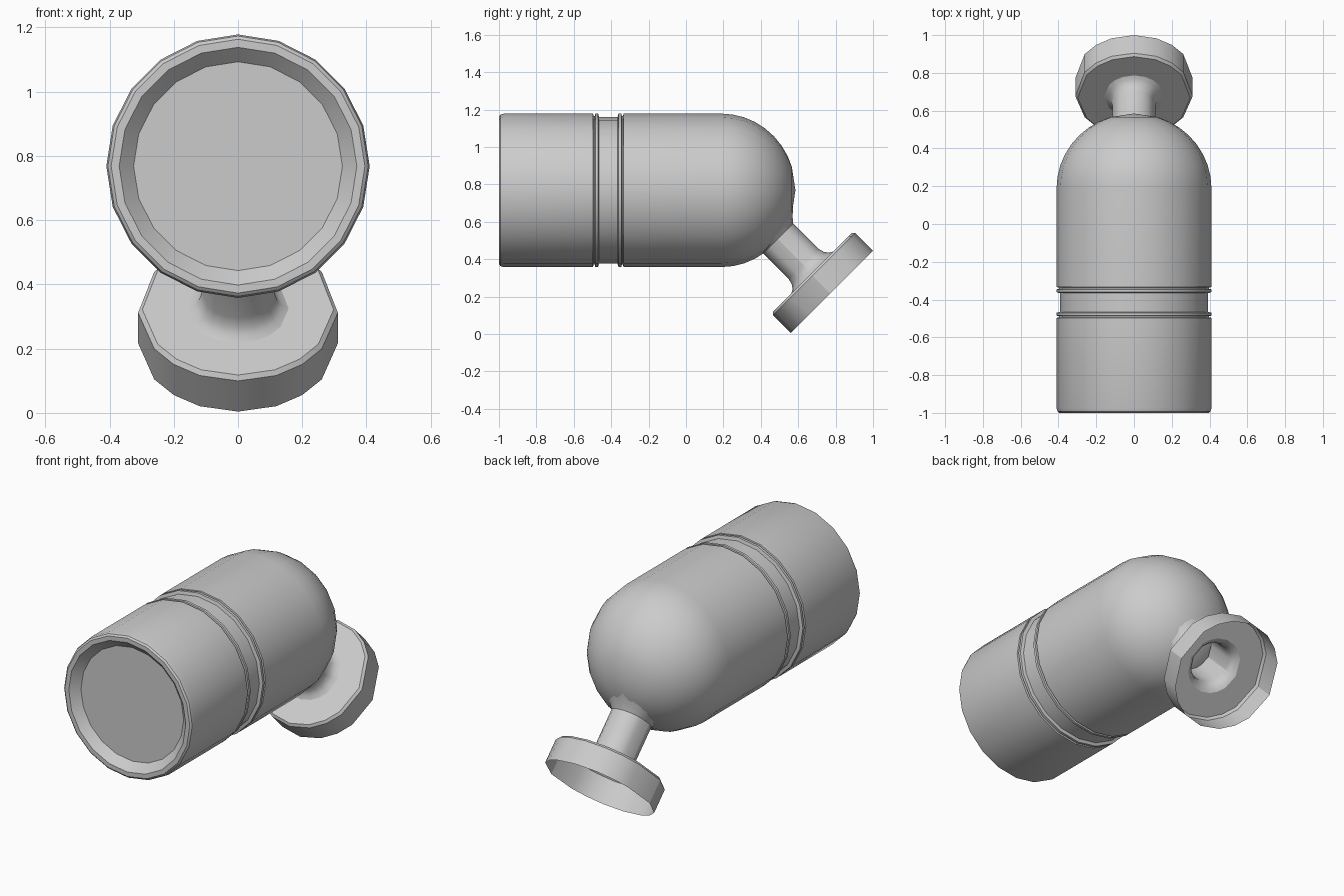
import bpy, bmesh, math
from mathutils import Matrix, Vector

if "Cube" in bpy.data.objects:
    bpy.data.objects.remove(bpy.data.objects["Cube"])


def lathe(name, profile, angles, origin, rot_x):
    """Spin (radius, height) points about local z, then tilt about x."""
    bm = bmesh.new()
    rings = []
    for r, h in profile:
        if r == 0:
            rings.append([bm.verts.new((0, 0, h))])
        else:
            rings.append([bm.verts.new((r * math.sin(a), r * math.cos(a), h))
                          for a in map(math.radians, angles)])
    n = len(angles)
    for a, b in zip(rings, rings[1:]):
        for i in range(n):
            j = (i + 1) % n
            quad = [a[i % len(a)], a[j % len(a)], b[j % len(b)], b[i % len(b)]]
            bm.faces.new(list(dict.fromkeys(quad)))
    # profiles run so that the outside faces away from the axis
    bmesh.ops.recalc_face_normals(bm, faces=bm.faces)
    bm.transform(Matrix.Translation(Vector(origin)) @ Matrix.Rotation(rot_x, 4, 'X'))
    me = bpy.data.meshes.new(name)
    bm.to_mesh(me)
    bm.free()
    ob = bpy.data.objects.new(name, me)
    bpy.context.collection.objects.link(ob)
    bpy.ops.object.select_all(action='DESELECT')
    ob.select_set(True)
    bpy.context.view_layer.objects.active = ob
    bpy.ops.object.shade_smooth_by_angle(angle=math.radians(30))
    return ob


# Lamp body: recessed lens, rim, front barrel, grooved collar, rear barrel, dome
R = 0.41
half_collar = [(R, -0.497), (0.397, -0.494), (0.397, -0.488), (R, -0.485),
               (R, -0.470), (0.392, -0.465)]
mid = -0.4155
collar = half_collar + [(r, 2 * mid - h) for r, h in reversed(half_collar)]
body = [(0, -0.955), (0.325, -0.955), (0.37, -1.0), (0.395, -1.0),
        (0.405, -0.992), (R, -0.975)] + collar
dome = [(R * math.cos(a), 0.19 + 0.395 * math.sin(a))
        for a in (math.radians(9 * i) for i in range(10))]
dome[-1] = (0, 0.585)
lathe("lamp_body", body + dome, [18 * i for i in range(20)],
      (0, 0, 0.768), -math.pi / 2)

# Wall mount: open cup flange, filleted neck and flared joint under the dome
side = [22.5, 40, 57, 88, 123, 140, 157.5]
angles = [0] + side + [180] + [360 - a for a in reversed(side)]
mount = [(0.311, 0), (0.311, -0.135), (0.298, -0.148), (0.158, -0.148),
         (0.138, -0.160), (0.122, -0.182), (0.113, -0.215), (0.113, -0.405),
         (0.135, -0.432), (0.176, -0.470), (0.24, -0.525)]
lathe("wall_mount", mount, angles, (0, 0.78, 0.224), math.radians(-135))
